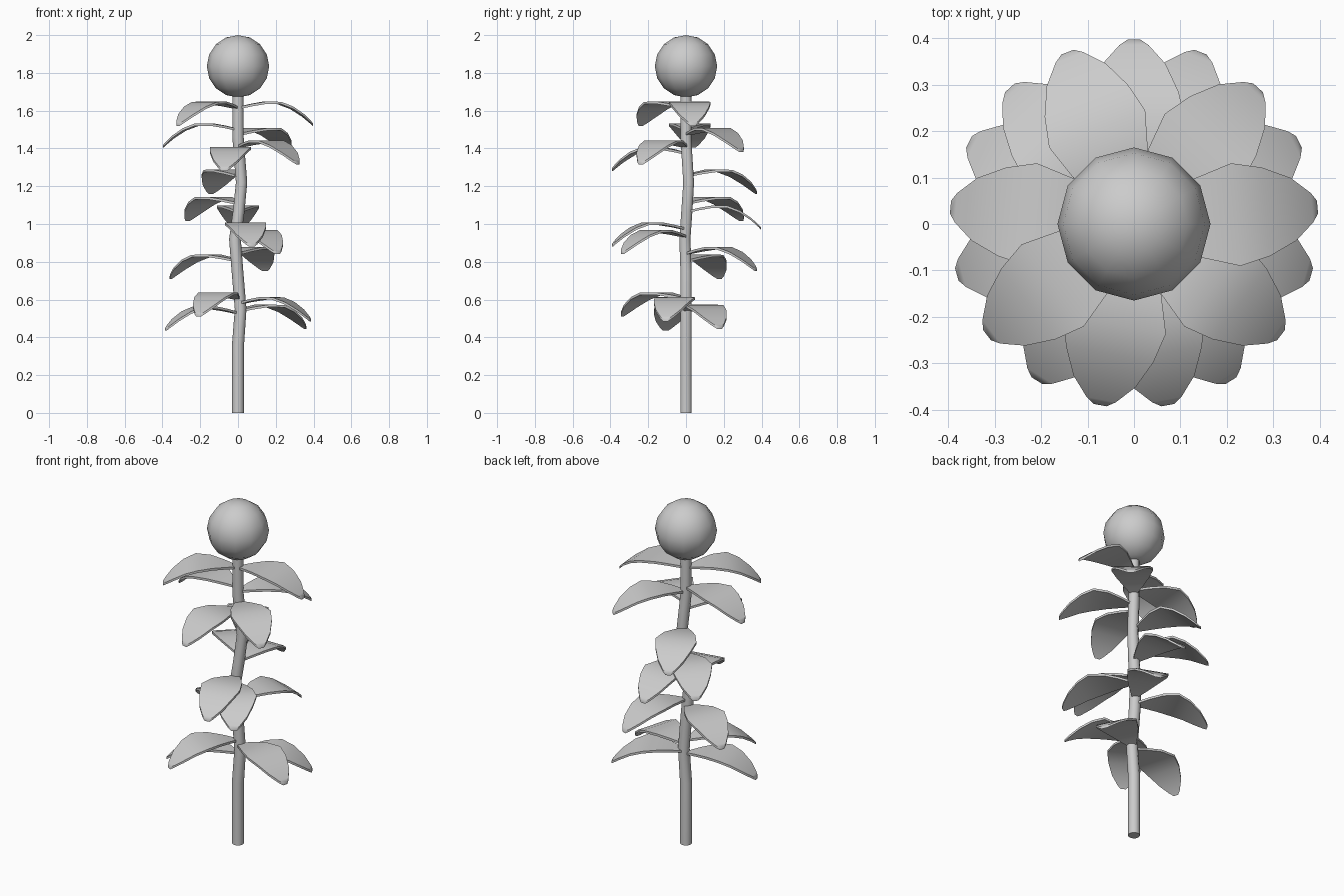
import bpy, bmesh, math
from mathutils import Vector

if "Cube" in bpy.data.objects:
    bpy.data.objects.remove(bpy.data.objects["Cube"])


def add_object(name, bm, angle=50):
    bmesh.ops.recalc_face_normals(bm, faces=bm.faces)
    mesh = bpy.data.meshes.new(name)
    bm.to_mesh(mesh)
    bm.free()
    ob = bpy.data.objects.new(name, mesh)
    bpy.context.collection.objects.link(ob)
    bpy.ops.object.select_all(action='DESELECT')
    ob.select_set(True)
    bpy.context.view_layer.objects.active = ob
    bpy.ops.object.shade_smooth_by_angle(angle=math.radians(angle))
    return ob


# Gently wavering stem: (x, y, z, radius)
STEM = [(0, 0, 0, .032), (0, 0, .36, .032), (.014, 0, .55, .031),
        (-.003, 0, .75, .031), (-.016, -.006, .92, .031),
        (.003, .004, 1.06, .031), (.019, .014, 1.22, .03),
        (.006, .004, 1.38, .03), (0, 0, 1.46, .03), (0, 0, 1.72, .03)]
bm = bmesh.new()
SIDES = 10
rings = []
for x, y, z, r in STEM:
    rings.append([bm.verts.new((x + r * math.cos(2 * math.pi * i / SIDES),
                                y + r * math.sin(2 * math.pi * i / SIDES), z))
                  for i in range(SIDES)])
for a, b in zip(rings, rings[1:]):
    for i in range(SIDES):
        j = (i + 1) % SIDES
        bm.faces.new((a[i], a[j], b[j], b[i]))
bm.faces.new(rings[0][::-1])
bm.faces.new(rings[-1])
add_object("stem", bm)

# Round bud on top
bm = bmesh.new()
bmesh.ops.create_uvsphere(bm, u_segments=12, v_segments=8, radius=.165)
add_object("bud", bm).location = (0, 0, 1.835)

# Leaf profile: (distance out, height below crest, half width)
LEAF = [(.01, -.028, .015), (.07, -.014, .05), (.14, -.002, .086),
        (.22, -.003, .111), (.285, -.028, .096), (.345, -.068, .068),
        (.385, -.104, .032), (.397, -.117, .014)]
THICK = .013


def leaf(index, slot, top):
    a = math.pi / 2 + slot * 2 * math.pi / 17
    out, side = Vector((math.cos(a), math.sin(a), 0)), Vector((-math.sin(a), math.cos(a), 0))
    bm = bmesh.new()
    sections = []
    for r, h, w in LEAF:
        p = out * r + Vector((0, 0, top + h))
        down = Vector((0, 0, -THICK))
        sections.append([bm.verts.new(p + side * s * w + d)
                         for s, d in ((-1, Vector()), (1, Vector()), (1, down), (-1, down))])
    for s, t in zip(sections, sections[1:]):
        for i in range(4):
            j = (i + 1) % 4
            bm.faces.new((s[i], s[j], t[j], t[i]))
    bm.faces.new(sections[0])
    bm.faces.new(sections[-1][::-1])
    add_object(f"leaf_{index:02d}", bm)


# Seventeen evenly spaced directions (slot counted from +y), each at its own height
TOPS = [1.10, 1.29, 1.145, .84, 1.535, .565, 1.65, .64, 1.41,
        1.01, .97, 1.445, .615, 1.65, .575, 1.51, .88]
for k, top in enumerate(TOPS):
    leaf(k + 1, k, top)
